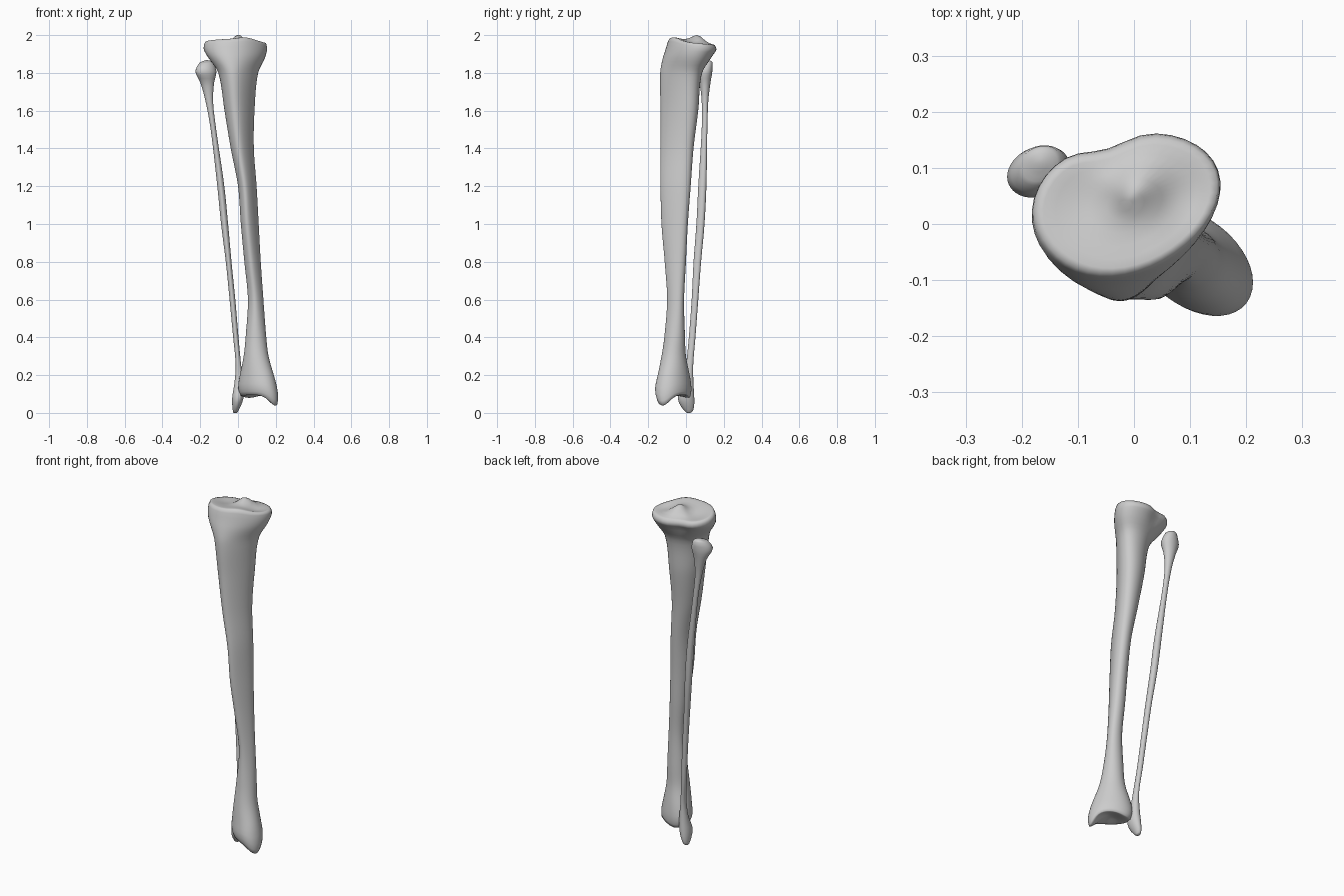
import bpy, bmesh, math

SIDES = 40

if "Cube" in bpy.data.objects:
    bpy.data.objects.remove(bpy.data.objects["Cube"])

bone = bpy.data.materials.new("bone grey")
bone.use_nodes = True
bone.diffuse_color = (0.6, 0.6, 0.6, 1)
bone.node_tree.nodes["Principled BSDF"].inputs["Base Color"].default_value = (0.6, 0.6, 0.6, 1)


def bump(x, y, cx, cy, r):
    return math.exp(-((x - cx) ** 2 + (y - cy) ** 2) / (r * r))


def ramp(v, a, b):
    t = min(1, max(0, (v - a) / (b - a)))
    return t * t * (3 - 2 * t)


def sample(rows, z):
    """Smoothly interpolate the section table at height z."""
    i = 0
    while i < len(rows) - 2 and z > rows[i + 1][0]:
        i += 1

    def slope(k, c):
        a, b = rows[max(k - 1, 0)], rows[min(k + 1, len(rows) - 1)]
        return (b[c] - a[c]) / (b[0] - a[0])
    p, q = rows[i], rows[i + 1]
    h = q[0] - p[0]
    t = (z - p[0]) / h
    s = t * t * (3 - 2 * t)
    return [p[c] + (q[c] - p[c]) * s
            + h * (t * (1 - t) ** 2 * slope(i, c) - t * t * (1 - t) * slope(i + 1, c))
            for c in range(1, len(p))]


def section(rows, z, crest, scale=1):
    """Sheared oval, narrowed towards the front by the crest amount."""
    x0, x1, y0, y1, shear = sample(rows, z)
    ring = []
    for k in range(SIDES):
        a = math.tau * k / SIDES
        u = math.cos(a) * (1 + crest * math.sin(a + shear)) / (1 + crest * crest)
        v = math.sin(a + shear)
        ring.append(((x0 + x1) / 2 + scale * u * (x1 - x0) / 2,
                     (y0 + y1) / 2 + scale * v * (y1 - y0) / 2, z))
    return ring


def make_bone(name, rows, steps, crest, caps, shape):
    """Loft the sections, close both ends with concentric rings, then shape them."""
    bottom, top = rows[0][0], rows[-1][0]
    rings = [section(rows, bottom, crest(bottom), s) for s in caps]
    for p, q in zip(rows, rows[1:]):
        n = max(2, math.ceil((q[0] - p[0]) * steps))
        for j in range(n):
            z = p[0] + (q[0] - p[0]) * j / n
            rings.append(section(rows, z, crest(z)))
    rings.append(section(rows, top, crest(top)))
    rings += [section(rows, top, crest(top), s) for s in reversed(caps)]

    bm = bmesh.new()
    loops = [[bm.verts.new(shape(*co)) for co in ring] for ring in rings]
    for a, b in zip(loops, loops[1:]):
        for k in range(SIDES):
            m = (k + 1) % SIDES
            bm.faces.new((a[k], a[m], b[m], b[k]))
    bm.faces.new(reversed(loops[0]))
    bm.faces.new(loops[-1])
    bmesh.ops.recalc_face_normals(bm, faces=bm.faces)
    mesh = bpy.data.meshes.new(name)
    bm.to_mesh(mesh)
    bm.free()
    mesh.materials.append(bone)
    ob = bpy.data.objects.new(name, mesh)
    bpy.context.collection.objects.link(ob)
    smooth = ob.modifiers.new("soften", 'SMOOTH')
    smooth.factor, smooth.iterations = 0.5, 2
    mesh.shade_smooth()
    return ob


# Shin bone: height, x range, y range, shear
shin_rows = [
    (.09, .015, .21, -.155, .022, -.4),
    (.13, 0, .213, -.165, .03, -.4),
    (.2, .01, .19, -.15, .02, -.3),
    (.3, .03, .162, -.13, 0, -.1),
    (.4, .04, .15, -.115, -.005, 0),
    (.6, .05, .135, -.1, -.01, .1),
    (.8, .03, .12, -.113, 0, .2),
    (1, .01, .108, -.13, .01, .3),
    (1.2, -.005, .097, -.135, .025, .3),
    (1.4, -.045, .082, -.135, .04, .3),
    (1.6, -.08, .085, -.135, .065, .3),
    (1.8, -.115, .103, -.137, .085, .3),
    (1.88, -.165, .14, -.123, .135, .25),
    (1.93, -.188, .153, -.105, .165, .2),
    (1.965, -.18, .148, -.09, .155, .2),
]


def shin_crest(z):
    return .25 * ramp(z, .3, .6) * (1 - .6 * ramp(z, 1.8, 1.93))


def shin_shape(x, y, z):
    # Inner ankle knob and the hollow joint surface beside it
    low = 1 - ramp(z, .09, .2)
    z += low * (.018 * bump(x, y, .12, -.07, .06) - .055 * bump(x, y, .2, -.125, .05)
                - .012 * bump(x, y, .06, .02, .05))
    # Knee plateau: backward slope, two dishes and a central spine
    high = ramp(z, 1.9, 1.965)
    z += high * (-.13 * (y - .03) + .045 * bump(x, y, .005, .06, .045)
                 - .012 * bump(x, y, -.09, .04, .06) - .015 * bump(x, y, .08, .05, .05)
                 + .012 * bump(x, y, .04, -.06, .06))
    # Notch at the back of the knee
    y -= .022 * ramp(z, 1.8, 1.92) * ramp(y, .06, .14) * math.exp(-((x + .05) / .05) ** 2)
    return x, y, z


make_bone("shin_bone", shin_rows, 40, shin_crest, (.06, .2, .4, .6, .78, .92), shin_shape)

# Calf bone: height, x range, y range, shear
calf_rows = [
    (.012, -.026, -.002, -.005, .035, 0),
    (.03, -.03, .012, -.025, .043, 0),
    (.08, -.031, .03, -.045, .044, 0),
    (.15, -.02, .029, -.015, .04, 0),
    (.25, -.012, .017, 0, .038, 0),
    (.4, -.026, .003, .015, .05, 0),
    (.6, -.045, -.014, .03, .065, 0),
    (.8, -.065, -.034, .04, .08, 0),
    (1, -.09, -.052, .055, .098, 0),
    (1.2, -.11, -.072, .065, .108, 0),
    (1.5, -.145, -.115, .083, .113, 0),
    (1.65, -.172, -.132, .083, .118, 0),
    (1.75, -.2, -.126, .07, .13, 0),
    (1.81, -.228, -.113, .045, .14, .2),
    (1.85, -.205, -.13, .07, .14, .2),
]


def calf_shape(x, y, z):
    # Rounded, slightly pointed tips
    z += ramp(z, 1.83, 1.85) * .018 * bump(x, y, -.165, .115, .035)
    z -= (1 - ramp(z, .012, .03)) * .014 * bump(x, y, -.014, .015, .02)
    return x, y, z


make_bone("calf_bone", calf_rows, 40, lambda z: .2 * ramp(z, .2, .4) * (1 - ramp(z, 1.5, 1.7)),
          (.1, .35, .6, .85), calf_shape)
